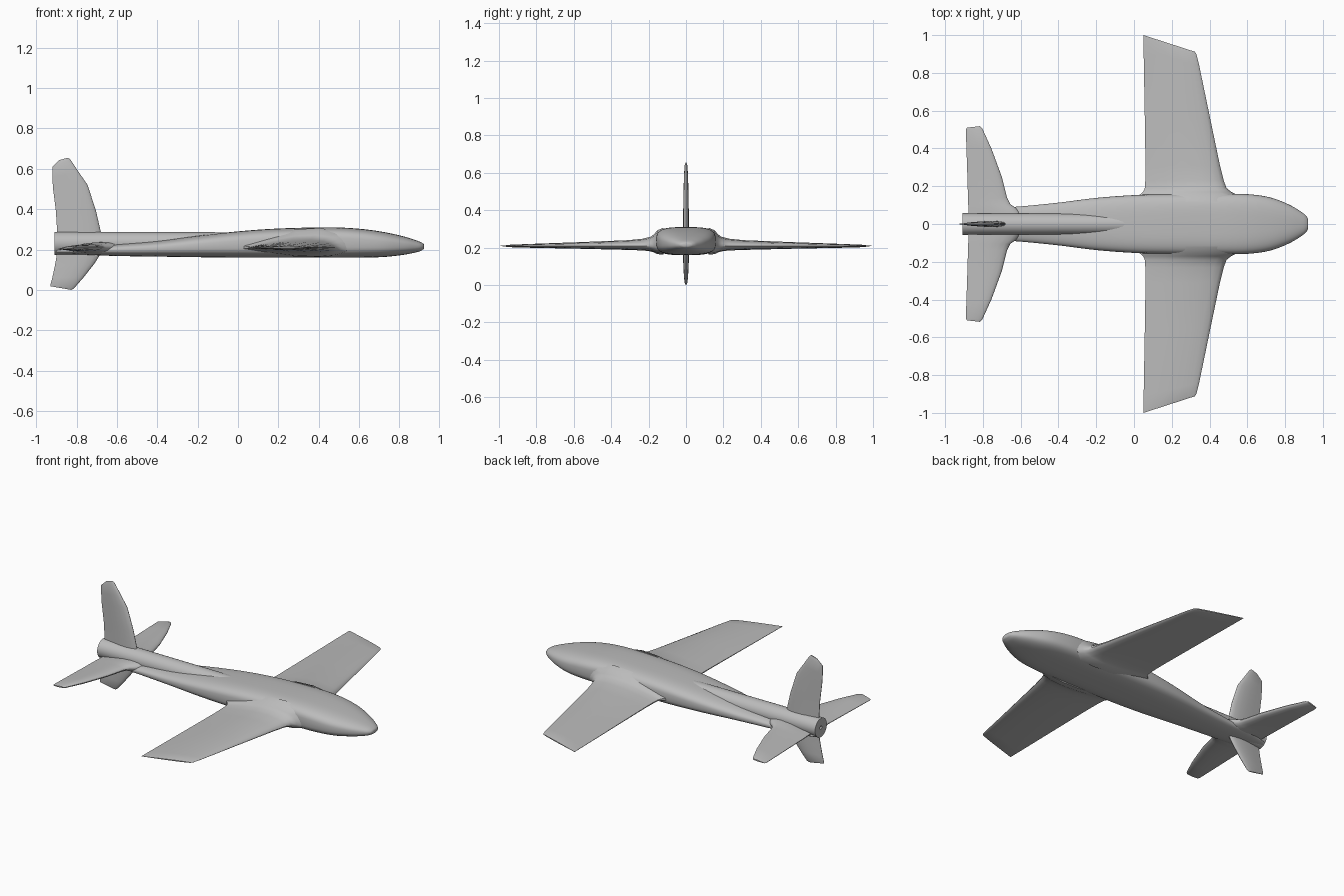
import bpy, bmesh, math
from mathutils import Vector

grey = bpy.data.materials.new("light_grey")
grey.diffuse_color = (0.5, 0.5, 0.5, 1)


def loft(name, rings, mirror=False, angle=35):
    """Skin a list of equal-length closed rings and cap both ends."""
    bm = bmesh.new()
    vs = [[bm.verts.new(p) for p in r] for r in rings]
    n = len(vs[0])
    for a, b in zip(vs, vs[1:]):
        for i in range(n):
            j = (i + 1) % n
            bm.faces.new((a[i], a[j], b[j], b[i]))
    bm.faces.new(vs[0])
    bm.faces.new(vs[-1])
    bmesh.ops.recalc_face_normals(bm, faces=bm.faces[:])
    me = bpy.data.meshes.new(name)
    bm.to_mesh(me)
    bm.free()
    ob = bpy.data.objects.new(name, me)
    bpy.context.collection.objects.link(ob)
    me.materials.append(grey)
    bpy.ops.object.select_all(action='DESELECT')
    ob.select_set(True)
    bpy.context.view_layer.objects.active = ob
    bpy.ops.object.shade_smooth_by_angle(angle=math.radians(angle))
    if mirror:
        m = ob.modifiers.new("mirror", 'MIRROR')
        m.use_axis = (False, True, False)
        m.use_mirror_merge = False
    return ob


def smooth_rows(rows, steps=5):
    """Catmull-Rom interpolation through rows of numbers."""
    out = []
    for k in range(len(rows) - 1):
        p = [rows[min(max(k + d, 0), len(rows) - 1)] for d in (-1, 0, 1, 2)]
        for s in range(steps):
            t = s / steps
            out.append([0.5 * (2 * b + (c - a) * t + (2 * a - 5 * b + 4 * c - d) * t * t
                               + (3 * b - a - 3 * c + d) * t ** 3)
                        for a, b, c, d in zip(*p)])
    return out + [list(rows[-1])]


def foil(le, te, up, down, axis):
    """Airfoil ring between leading and trailing point, thickness along axis."""
    le, te, ax = Vector(le), Vector(te), Vector(axis)
    shape = [(0.012, 0.3), (0.05, 0.6), (0.13, 0.85), (0.28, 1), (0.5, 0.92),
             (0.75, 0.55), (1, 0.1)]
    ring = [le]
    ring += [le.lerp(te, s) + ax * up * t for s, t in shape]
    ring += [le.lerp(te, s) - ax * down * t for s, t in reversed(shape)]
    return ring


# fuselage: x, half width, top z, bottom z, squareness
body = [(-0.90, 0.045, 0.205, 0.180, 2.2), (-0.75, 0.082, 0.215, 0.174, 2.3),
        (-0.60, 0.093, 0.228, 0.168, 2.4), (-0.40, 0.113, 0.243, 0.165, 2.6),
        (-0.20, 0.138, 0.268, 0.162, 2.9), (0.00, 0.153, 0.290, 0.160, 3.2),
        (0.20, 0.158, 0.304, 0.160, 3.4), (0.45, 0.160, 0.310, 0.160, 3.4),
        (0.60, 0.158, 0.303, 0.160, 3.2), (0.72, 0.141, 0.287, 0.163, 2.9),
        (0.82, 0.103, 0.265, 0.174, 2.6), (0.89, 0.061, 0.243, 0.188, 2.4),
        (0.915, 0.038, 0.231, 0.199, 2.2), (0.922, 0.022, 0.224, 0.206, 2.0)]
rings = []
for x, w, top, bot, e in smooth_rows(body):
    ring = []
    for i in range(48):
        a = 2 * math.pi * i / 48
        c, s = math.cos(a), math.sin(a)
        y = w * math.copysign(abs(c) ** (2 / e), c)
        z = (top + bot) / 2 + (top - bot) / 2 * math.copysign(abs(s) ** (2 / e), s)
        ring.append((x, y, z))
    rings.append(ring)
loft("fuselage", rings)

# round tail boom with a small recessed hole at the rear
rings = []
for x, r in [(-0.885, 0.010), (-0.908, 0.010), (-0.908, 0.057), (0.10, 0.054)]:
    rings.append([(x, r * math.cos(math.tau * i / 32), 0.231 + r * math.sin(math.tau * i / 32))
                  for i in range(32)])
loft("tail_boom", rings)

# main wing: leading x, y / trailing x, y / top and bottom z, with root fillet
wing = [(0.56, 0.12, 0.00, 0.12, 0.307, 0.162), (0.545, 0.155, 0.03, 0.155, 0.292, 0.166),
        (0.515, 0.170, 0.048, 0.170, 0.272, 0.174), (0.490, 0.190, 0.057, 0.190, 0.258, 0.180),
        (0.475, 0.230, 0.060, 0.230, 0.248, 0.185), (0.455, 0.310, 0.061, 0.310, 0.240, 0.188),
        (0.405, 0.550, 0.057, 0.570, 0.230, 0.194), (0.345, 0.840, 0.051, 0.910, 0.219, 0.200),
        (0.330, 0.900, 0.050, 0.985, 0.216, 0.202), (0.322, 0.912, 0.050, 1.000, 0.212, 0.206)]
loft("wings", [foil((lx, ly, 0.209), (tx, ty, 0.209), top - 0.209, 0.209 - bot, (0, 0, 1))
               for lx, ly, tx, ty, top, bot in wing], mirror=True)

# tailplane: y, leading x, trailing x, half thickness
stab = [(0.03, -0.58, -0.875, 0.028), (0.085, -0.625, -0.876, 0.026),
        (0.105, -0.655, -0.878, 0.022), (0.14, -0.672, -0.879, 0.019),
        (0.25, -0.700, -0.882, 0.016), (0.40, -0.755, -0.887, 0.013),
        (0.505, -0.803, -0.890, 0.009), (0.518, -0.815, -0.885, 0.004)]
loft("tailplane", [foil((lx, y, 0.212), (tx, y - (0.008 if y > 0.5 else 0), 0.203), t, t, (0, 0, 1))
                   for y, lx, tx, t in stab], mirror=True)

# upper fin and lower fin: leading x, z / trailing x, z / half thickness
upper = [(-0.675, 0.22, -0.895, 0.22, 0.017), (-0.680, 0.29, -0.896, 0.29, 0.016),
         (-0.703, 0.39, -0.902, 0.39, 0.015), (-0.745, 0.52, -0.916, 0.50, 0.013),
         (-0.790, 0.585, -0.920, 0.56, 0.011), (-0.830, 0.645, -0.920, 0.61, 0.008),
         (-0.842, 0.655, -0.885, 0.643, 0.003)]
lower = [(-0.675, 0.22, -0.895, 0.22, 0.017), (-0.682, 0.175, -0.898, 0.17, 0.016),
         (-0.715, 0.125, -0.907, 0.12, 0.015), (-0.765, 0.062, -0.920, 0.06, 0.012),
         (-0.812, 0.008, -0.929, 0.026, 0.008), (-0.825, 0.0, -0.928, 0.018, 0.003)]
for name, rows in (("upper_fin", upper), ("lower_fin", lower)):
    loft(name, [foil((lx, 0, lz), (tx, 0, tz), t, t, (0, 1, 0)) for lx, lz, tx, tz, t in rows])
